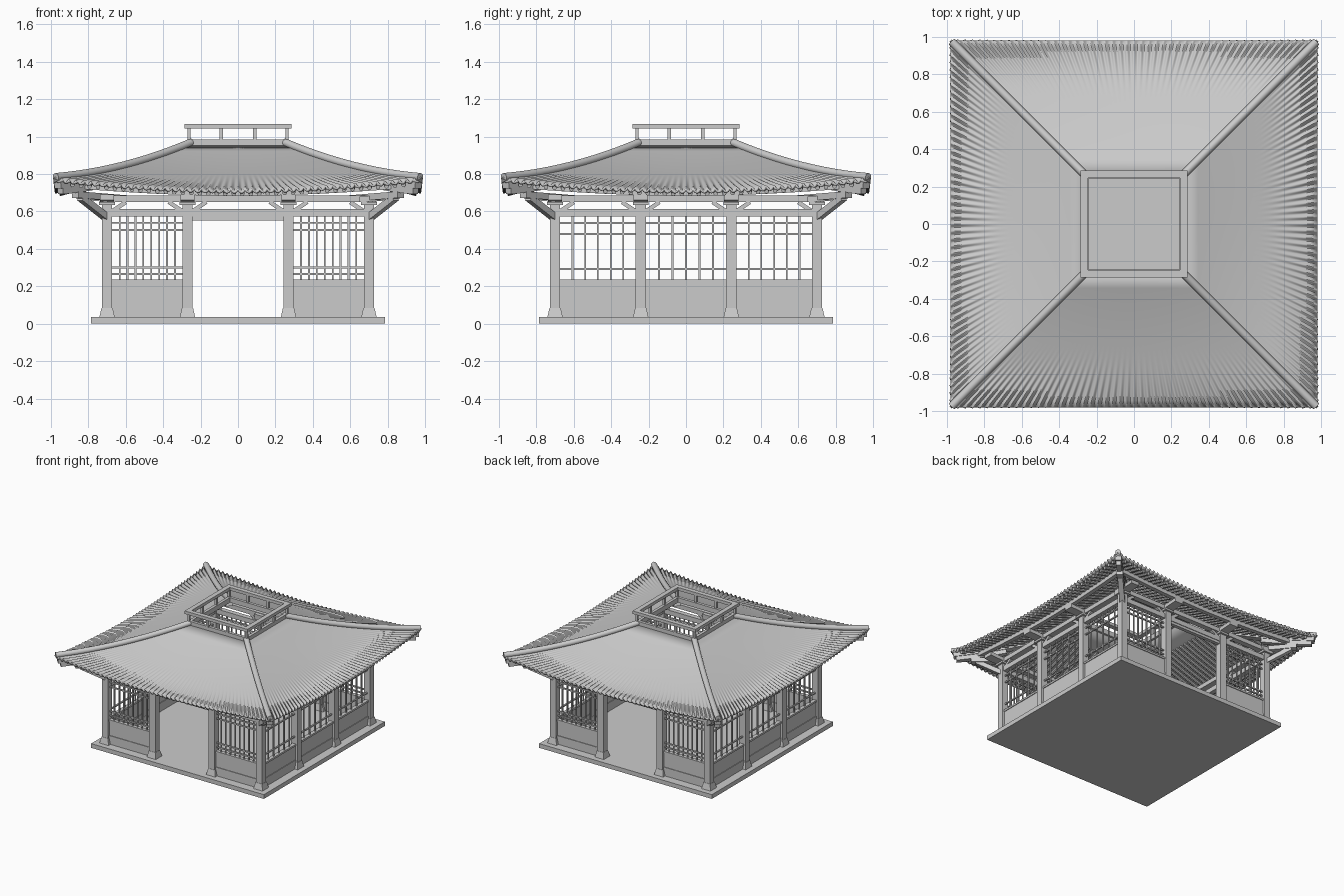
import bpy, bmesh, math
from mathutils import Vector, Matrix

if "Cube" in bpy.data.objects:
    bpy.data.objects.remove(bpy.data.objects["Cube"])

grey = bpy.data.materials.new("plain grey")
grey.use_nodes = True
COLOUR = (0.6, 0.6, 0.6, 1)
grey.diffuse_color = COLOUR
grey.node_tree.nodes["Principled BSDF"].inputs["Base Color"].default_value = COLOUR

UP = Vector((0, 0, 1))
TOP, EAVE, WALL, FLOOR = 0.265, 0.98, 0.70, 0.035


def finish(name, bm, smooth=False):
    bmesh.ops.recalc_face_normals(bm, faces=bm.faces)
    mesh = bpy.data.meshes.new(name)
    bm.to_mesh(mesh)
    bm.free()
    obj = bpy.data.objects.new(name, mesh)
    bpy.context.collection.objects.link(obj)
    mesh.materials.append(grey)
    if smooth:
        bpy.ops.object.select_all(action='DESELECT')
        obj.select_set(True)
        bpy.context.view_layer.objects.active = obj
        bpy.ops.object.shade_smooth_by_angle(angle=math.radians(40))
    return obj


def sweep(bm, path, section):
    """Sweep a closed section (sideways, upward) along a path, with caps."""
    path = [Vector(p) for p in path]
    rings = []
    for i, p in enumerate(path):
        d = (path[min(i + 1, len(path) - 1)] - path[max(i - 1, 0)]).normalized()
        side = d.cross(UP) if abs(d.z) < 0.99 else Vector((1, 0, 0))
        side.normalize()
        rise = side.cross(d)
        rings.append([bm.verts.new(p + side * a + rise * b) for a, b in section])
    n = len(section)
    for r, q in zip(rings, rings[1:]):
        for j in range(n):
            bm.faces.new((r[j], r[(j + 1) % n], q[(j + 1) % n], q[j]))
    bm.faces.new(rings[0])
    bm.faces.new(rings[-1])


def rect(w, h):
    return [(-w / 2, -h / 2), (w / 2, -h / 2), (w / 2, h / 2), (-w / 2, h / 2)]


def disc(r, n):
    return [(r * math.cos(math.tau * i / n), r * math.sin(math.tau * i / n)) for i in range(n)]


def beam(bm, a, b, w, h):
    sweep(bm, [a, b], rect(w, h))


def span(bm, x0, x1, z0, z1, y=-WALL, depth=0.02):
    """Upright board along x."""
    z = (z0 + z1) / 2
    beam(bm, (x0, y, z), (x1, y, z), depth, z1 - z0)


def four(name, build, smooth=False):
    """Build one side and repeat it around the square."""
    bm = bmesh.new()
    for k in range(4):
        old = set(bm.verts)
        build(bm, k)
        new = [v for v in bm.verts if v not in old]
        bmesh.ops.rotate(bm, verts=new, matrix=Matrix.Rotation(k * math.pi / 2, 3, 'Z'))
    return finish(name, bm, smooth)


def roof_z(x, w):
    """Roof height: hollow slope whose eave lifts to the corners."""
    t = (w - TOP) / (EAVE - TOP)
    s = min(abs(x / w), 1)
    return 0.955 - 0.30 * t + 0.12 * t * t - 0.06 * t * t * (1 - s ** 1.8)


def inner(k):
    return 0.27 if k % 2 == 0 else 0.242


# Floor slab
bm = bmesh.new()
beam(bm, (-0.785, 0, FLOOR / 2), (0.785, 0, FLOOR / 2), 1.57, FLOOR)
finish("floor_slab", bm)


# Columns with flared feet and cap blocks
def columns(bm, k):
    for x in (-WALL, -inner(k), inner(k)):
        beam(bm, (x, -WALL, FLOOR), (x, -WALL, 0.65), 0.055, 0.055)


def column_feet(bm, k):
    for x in (-WALL, -inner(k), inner(k)):
        bmesh.ops.create_cone(bm, cap_ends=True, segments=4, radius1=0.058, radius2=0.042, depth=0.05,
                              matrix=Matrix.Translation((x, -WALL, FLOOR + 0.025))
                              @ Matrix.Rotation(math.pi / 4, 4, 'Z'))


four("columns", columns)
four("column_feet", column_feet)


def bays(k):
    a, e = inner(k) + 0.025, WALL - 0.025
    mid = [] if k % 2 == 0 else [(-inner(k) + 0.025, inner(k) - 0.025)]
    return [(-e, -a), (a, e)] + mid


# Lower wall panels with a skirting step and sill
def panels(bm, k):
    for x0, x1 in bays(k):
        span(bm, x0, x1, FLOOR, 0.105, depth=0.03)
        span(bm, x0, x1, 0.105, 0.225, depth=0.02)
        span(bm, x0, x1, 0.22, 0.235, depth=0.032)


# Window lattice
def lattice(bm, k):
    front = k % 2 == 0
    rails = (0.265, 0.30, 0.50, 0.54) if front else (0.292, 0.48, 0.538)
    for x0, x1 in bays(k):
        for z in rails:
            span(bm, x0, x1, z - 0.005, z + 0.005, depth=0.012)
        n = 9 if front else 6
        for i in range(1, n):
            x = x0 + (x1 - x0) * i / n
            beam(bm, (x, -WALL, 0.23), (x, -WALL, 0.575), 0.009, 0.009)


four("lower_panels", panels)
four("window_lattice", lattice)


# Tie beams, door lintels and wall plates
def tie_beams(bm, k):
    span(bm, -WALL, WALL, 0.573, 0.612, depth=0.04)
    if k % 2 == 0:
        span(bm, -inner(k), inner(k), 0.553, 0.58, depth=0.03)
    span(bm, -WALL, WALL, 0.65, 0.685, depth=0.045)


# Bracket arms, cap blocks and braces on the columns
def brackets(bm, k):
    for x in (-WALL, -inner(k), inner(k)):
        beam(bm, (x, -WALL + 0.05, 0.665), (x, -0.85, 0.675), 0.075, 0.03)
        beam(bm, (x, -WALL, 0.635), (x, -WALL, 0.65), 0.085, 0.085)
        for d in (-1, 1):
            if abs(x + d * 0.1) < WALL:
                beam(bm, (x + d * 0.025, -WALL, 0.60), (x + d * 0.1, -WALL, 0.65), 0.03, 0.022)


# Slanted struts reaching out under the corners
def corner_struts(bm, k):
    beam(bm, (-0.70, -0.70, 0.565), (-0.84, -0.84, 0.675), 0.04, 0.035)
    beam(bm, (-0.60, -0.60, 0.668), (-0.87, -0.87, 0.69), 0.05, 0.035)


def eave_purlin(bm, k):
    n = 12
    path = [(x, -0.83, roof_z(x, 0.83) - 0.055) for x in (0.83 * (2 * i / n - 1) for i in range(n + 1))]
    sweep(bm, path, rect(0.035, 0.035))


four("tie_beams", tie_beams)
four("column_brackets", brackets)
four("corner_struts", corner_struts)
four("eave_purlins", eave_purlin)


# Tiled roof: hollow slopes rippling toward the eave
def roof_slope(bm, k):
    rows, waves, per = 16, 50, 8
    cols = waves * per
    grid = []
    for r in range(rows + 1):
        t = (r / rows) ** 0.8
        w = TOP + (EAVE - TOP) * t
        ripple = 0.009 * max(0, (t - 0.6) / 0.4) ** 1.5
        grid.append([])
        for c in range(cols + 1):
            s = 2 * c / cols - 1
            wave = math.cos(math.tau * c / per) * ripple
            grid[-1].append(bm.verts.new((s * w, -w, roof_z(s * w, w) + wave)))
    for a, b in zip(grid, grid[1:]):
        for c in range(cols):
            bm.faces.new((a[c], b[c], b[c + 1], a[c + 1]))


roof = four("tiled_roof", roof_slope, True)
thick = roof.modifiers.new("thickness", 'SOLIDIFY')
thick.thickness = 0.012
thick.offset = -1


# Round rafters below the tiles
def rafters(bm, k):
    n = 42
    for i in range(n):
        x = -0.93 + 1.86 * i / (n - 1)
        w0 = max(0.40, abs(x) + 0.01)
        path = [(x, -w, roof_z(x, w) - 0.028) for w in (w0 + (0.955 - w0) * j / 5 for j in range(6))]
        sweep(bm, path, disc(0.012, 8))


# Hip ridges on top, stepped hip beams below
def hip_path(w0, w1, lift):
    return [(-w, -w, roof_z(w, w) + lift) for w in (w0 + (w1 - w0) * j / 12 for j in range(13))]


def hip_ridges(bm, k):
    sweep(bm, hip_path(0.25, 0.975, 0.008), disc(0.022, 12))


def hip_beams(bm, k):
    sweep(bm, hip_path(0.27, 0.965, -0.033), rect(0.05, 0.04))
    sweep(bm, hip_path(0.68, 0.95, -0.068), rect(0.04, 0.035))


four("rafters", rafters, True)
four("hip_ridges", hip_ridges, True)
four("hip_beams", hip_beams)


# Open crown: curb, posts and top rail
def crown(bm, k):
    span(bm, -0.268, 0.268, 0.945, 0.985, y=-0.256, depth=0.024)
    span(bm, -0.285, 0.285, 1.043, 1.068, y=-0.266, depth=0.038)
    for x in (-0.262, -0.09, 0.09):
        beam(bm, (x, -0.262, 0.98), (x, -0.262, 1.045), 0.018, 0.018)


four("crown_railing", crown)
